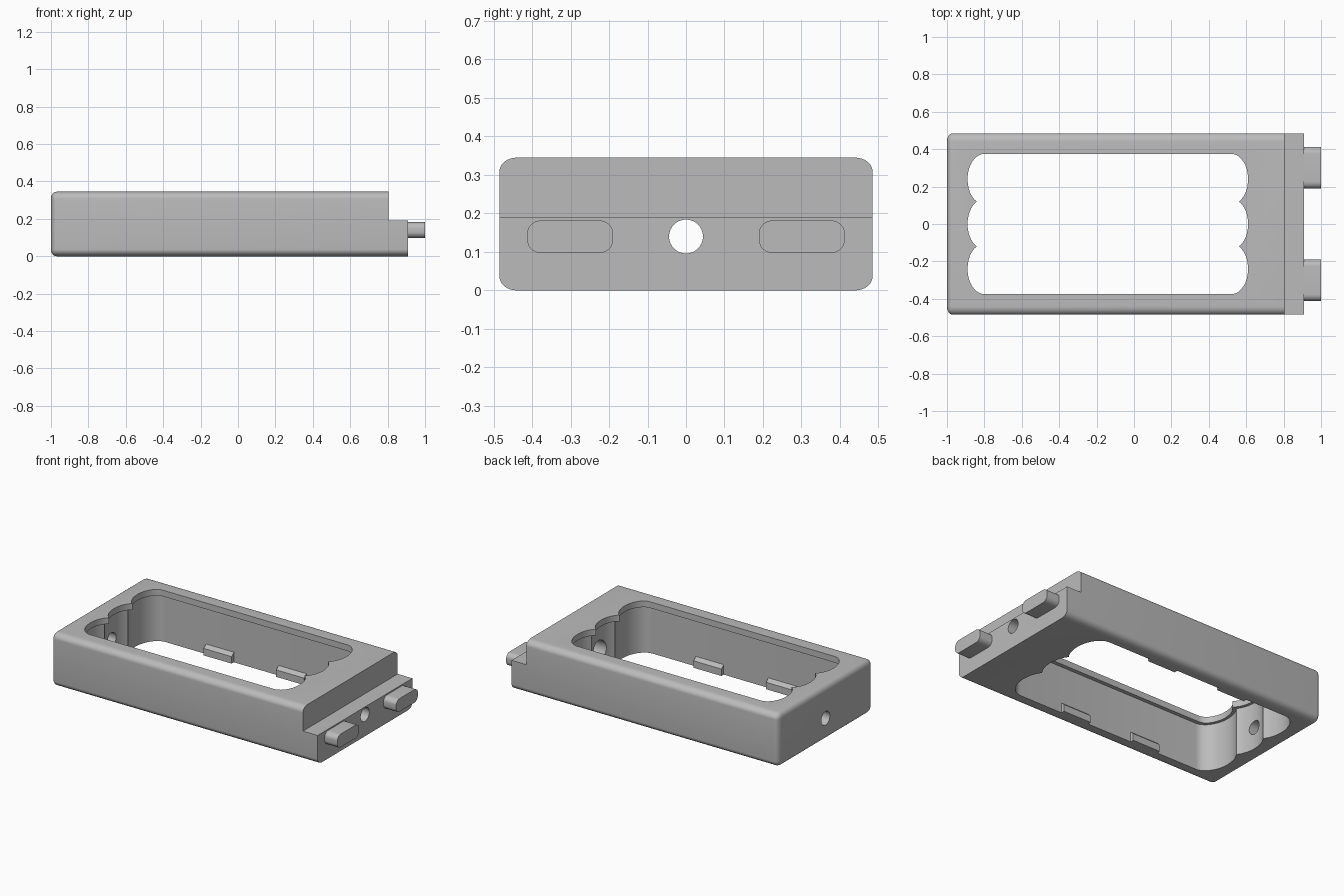
import bpy, bmesh, math
from mathutils import Matrix, Vector

if "Cube" in bpy.data.objects:
    bpy.data.objects.remove(bpy.data.objects["Cube"], do_unlink=True)

grey = bpy.data.materials.new("plain_grey")
grey.use_nodes = True
grey.diffuse_color = (0.5, 0.5, 0.5, 1)
grey.node_tree.nodes["Principled BSDF"].inputs["Base Color"].default_value = (0.5, 0.5, 0.5, 1)


def finish(name, bm):
    bmesh.ops.recalc_face_normals(bm, faces=bm.faces)
    mesh = bpy.data.meshes.new(name)
    bm.to_mesh(mesh)
    bm.free()
    mesh.materials.append(grey)
    obj = bpy.data.objects.new(name, mesh)
    bpy.context.collection.objects.link(obj)
    return obj


def box(name, lo, hi, pick=None, radii=(1, 1, 1)):
    """Box whose picked edges are rounded, with a radius for each axis."""
    lo, hi = Vector(lo), Vector(hi)
    bm = bmesh.new()
    bmesh.ops.create_cube(bm, size=1)
    if pick:
        size = [(hi[i] - lo[i]) / radii[i] for i in range(3)]
        bmesh.ops.scale(bm, vec=size, verts=bm.verts)
        edges = [e for e in bm.edges if pick(e)]
        bmesh.ops.bevel(bm, geom=edges, offset=1, segments=8, profile=0.5, affect='EDGES')
        bmesh.ops.scale(bm, vec=radii, verts=bm.verts)
    else:
        bmesh.ops.scale(bm, vec=hi - lo, verts=bm.verts)
    bmesh.ops.translate(bm, vec=(lo + hi) / 2, verts=bm.verts)
    return finish(name, bm)


def prism(name, points, direction):
    """Extrude a closed outline along a direction."""
    bm = bmesh.new()
    face = bm.faces.new([bm.verts.new(p) for p in points])
    ext = bmesh.ops.extrude_face_region(bm, geom=[face])
    moved = [v for v in ext["geom"] if isinstance(v, bmesh.types.BMVert)]
    bmesh.ops.translate(bm, vec=direction, verts=moved)
    return finish(name, bm)


def scalloped(name, a, b, z0, z1):
    """Opening with three elliptical scallops at each end."""
    mid, half, pitch, steps = -0.14, 0.66, 0.24, 16
    t = math.asin(pitch / 2 / b)
    q = math.pi / 2
    end = []
    for c, start, stop in ((-pitch, -q, t), (0, -t, t), (pitch, -t, q)):
        for i in range(steps + 1):
            if i == 0 and c > -pitch:
                continue  # cusp shared with the previous scallop
            w = start + (stop - start) * i / steps
            end.append((half + a * math.cos(w), c + b * math.sin(w)))
    outline = end + [(-x, -y) for x, y in end]
    return prism(name, [(mid + x, y, z0) for x, y in outline], (0, 0, z1 - z0))


def rod(name, radius, x0, x1):
    bm = bmesh.new()
    bmesh.ops.create_cone(bm, cap_ends=True, segments=40, radius1=radius, radius2=radius,
                          depth=x1 - x0, matrix=Matrix.Translation(((x0 + x1) / 2, 0, 0.14))
                          @ Matrix.Rotation(math.pi / 2, 4, 'Y'))
    return finish(name, bm)


def smooth(obj):
    bpy.ops.object.select_all(action='DESELECT')
    obj.select_set(True)
    bpy.context.view_layer.objects.active = obj
    bpy.ops.object.shade_smooth_by_angle(angle=math.radians(30))


def cut(obj, cutter):
    bpy.context.view_layer.objects.active = obj
    mod = obj.modifiers.new("cut", 'BOOLEAN')
    mod.operation, mod.solver, mod.object = 'DIFFERENCE', 'EXACT', cutter
    bpy.ops.object.modifier_apply(modifier=mod.name)
    bpy.data.objects.remove(cutter, do_unlink=True)


def along_x(e):
    return abs(e.verts[0].co.x - e.verts[1].co.x) > 0.01


def not_at_front_end(e):
    return along_x(e) or e.verts[0].co.x < 0


# Housing: rounded block, stepped at one end
housing = box("housing", (-1, -0.485, 0), (0.91, 0.485, 0.345),
              not_at_front_end, (0.03, 0.045, 0.037))
cut(housing, box("step_cutter", (0.805, -0.6, 0.19), (1.1, 0.6, 0.5)))

# Cavity open below, with a narrower lip around the top opening
cut(housing, scalloped("cavity_cutter", 0.108, 0.16, -0.1, 0.305))
cut(housing, scalloped("opening_cutter", 0.09, 0.135, 0.2, 0.5))

# Lengthwise bolt hole and its counterbore
cut(housing, rod("bolt_hole_cutter", 0.044, -1.2, 1.2))
cut(housing, rod("counterbore_cutter", 0.068, 0.4, 0.72))
smooth(housing)

# Locating pins and retaining tabs on both sides
for side, label in ((-1, "right"), (1, "left")):
    y = 0.301 * side
    pin = box("locating_pin_" + label, (0.89, y - 0.111, 0.097), (1, y + 0.111, 0.182),
              along_x, (1, 0.037, 0.032))
    smooth(pin)
    for x, place in ((-0.51, "rear"), (0.01, "front")):
        profile = [(0.41, 0), (0.377, 0), (0.377, 0.045), (0.4, 0.065), (0.41, 0.065)]
        prism("retaining_tab_%s_%s" % (label, place),
              [(x, side * py, pz) for py, pz in profile], (0.2, 0, 0))
